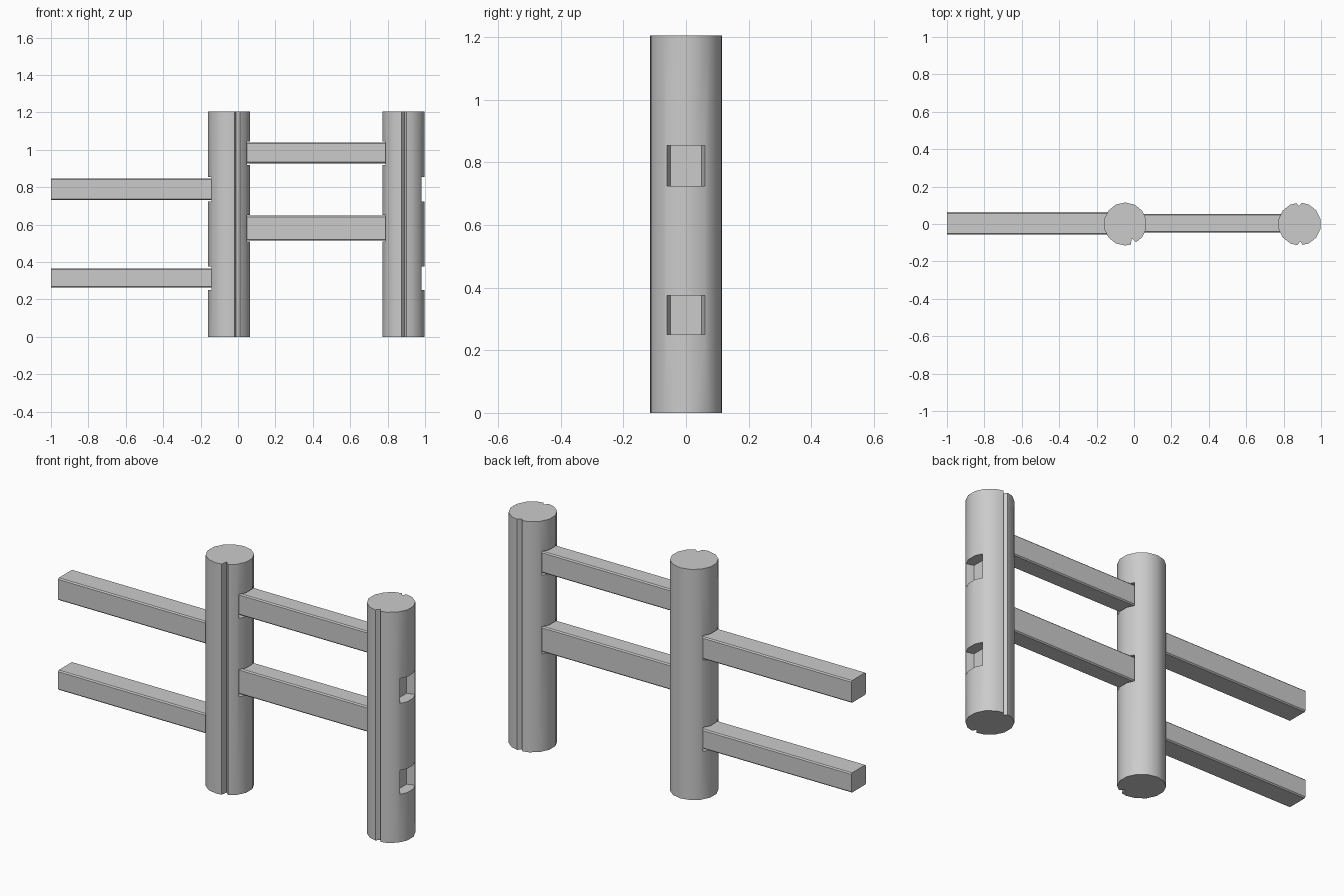
import bpy, bmesh, math

if "Cube" in bpy.data.objects:
    bpy.data.objects.remove(bpy.data.objects["Cube"])

H, R = 1.205, 0.115


def new_object(name, bm):
    bmesh.ops.recalc_face_normals(bm, faces=bm.faces)
    me = bpy.data.meshes.new(name)
    bm.to_mesh(me)
    bm.free()
    ob = bpy.data.objects.new(name, me)
    bpy.context.collection.objects.link(ob)
    return ob


def activate(ob):
    bpy.ops.object.select_all(action='DESELECT')
    ob.select_set(True)
    bpy.context.view_layer.objects.active = ob


def loft(bm, a, b):
    """Closed solid between two matching loops."""
    va, vb = [bm.verts.new(p) for p in a], [bm.verts.new(p) for p in b]
    bm.faces.new(va[::-1])
    bm.faces.new(vb)
    n = len(a)
    for i in range(n):
        j = (i + 1) % n
        bm.faces.new((va[i], va[j], vb[j], vb[i]))


def profile(cracks):
    """Fourteen-sided log outline with small V cracks: (angle, half width, depth)."""
    pts = []
    for i in range(14):
        a = i * 360 / 14 + 360 / 28
        if all(abs(a - c[0]) > c[1] + 3 for c in cracks):
            pts.append((a, R))
    for a, w, d in cracks:
        pts += [(a - w, R * 0.99), (a + w * 0.2, R - d), (a + w, R * 0.98)]
    pts.sort()
    return [(r * math.cos(math.radians(a)), r * math.sin(math.radians(a))) for a, r in pts]


def rect(x, y, z0, z1):
    return [(x, -y, z0), (x, y, z0), (x, y, z1), (x, -y, z1)]


def post(name, x, low_side, cracks):
    bm = bmesh.new()
    p = profile(cracks)
    loft(bm, [(x + u, v, 0) for u, v in p], [(x + u, v, H) for u, v in p])
    ob = new_object(name, bm)
    # tapered sockets: low pair on one side, high pair on the other
    bm = bmesh.new()
    for side, z0, z1 in ((1, 0.25, 0.375), (1, 0.725, 0.855),
                         (-1, 0.51, 0.652), (-1, 0.92, 1.045)):
        s = side * low_side
        loft(bm, rect(x + s * 0.055, 0.05, z0, z1), rect(x + s * 0.125, 0.069, z0, z1))
    cutter = new_object(name + "_socket_cutter", bm)
    cutter.hide_render = True
    mod = ob.modifiers.new("sockets", 'BOOLEAN')
    mod.object = cutter
    mod.solver = 'EXACT'
    activate(ob)
    bpy.ops.object.modifier_apply(modifier=mod.name)
    bpy.data.objects.remove(cutter)
    bpy.ops.object.shade_smooth_by_angle(angle=math.radians(30))


def rail(name, x0, x1, y0, y1, z0, z1):
    bm = bmesh.new()
    bmesh.ops.create_cube(bm, size=1)
    for v in bm.verts:
        v.co = (x1 if v.co.x > 0 else x0, y1 if v.co.y > 0 else y0, z1 if v.co.z > 0 else z0)
    # slightly eased long edges
    long_edges = [e for e in bm.edges if abs(e.verts[0].co.x - e.verts[1].co.x) > 0.1]
    bmesh.ops.bevel(bm, geom=long_edges, offset=0.006, segments=1, affect='EDGES')
    new_object(name, bm)


# posts, the second one turned half way round
post("middle_post", -0.047, -1, [(293, 8, 0.03)])
post("end_post", 0.885, 1, [(91, 7, 0.02), (271, 7, 0.022)])

# rails seated in the sockets
rail("left_rail_upper", -1.0, -0.10, -0.057, 0.063, 0.732, 0.848)
rail("left_rail_lower", -1.0, -0.10, -0.057, 0.063, 0.263, 0.366)
rail("right_rail_upper", 0.006, 0.832, -0.046, 0.053, 0.928, 1.04)
rail("right_rail_lower", 0.006, 0.832, -0.046, 0.053, 0.515, 0.648)
